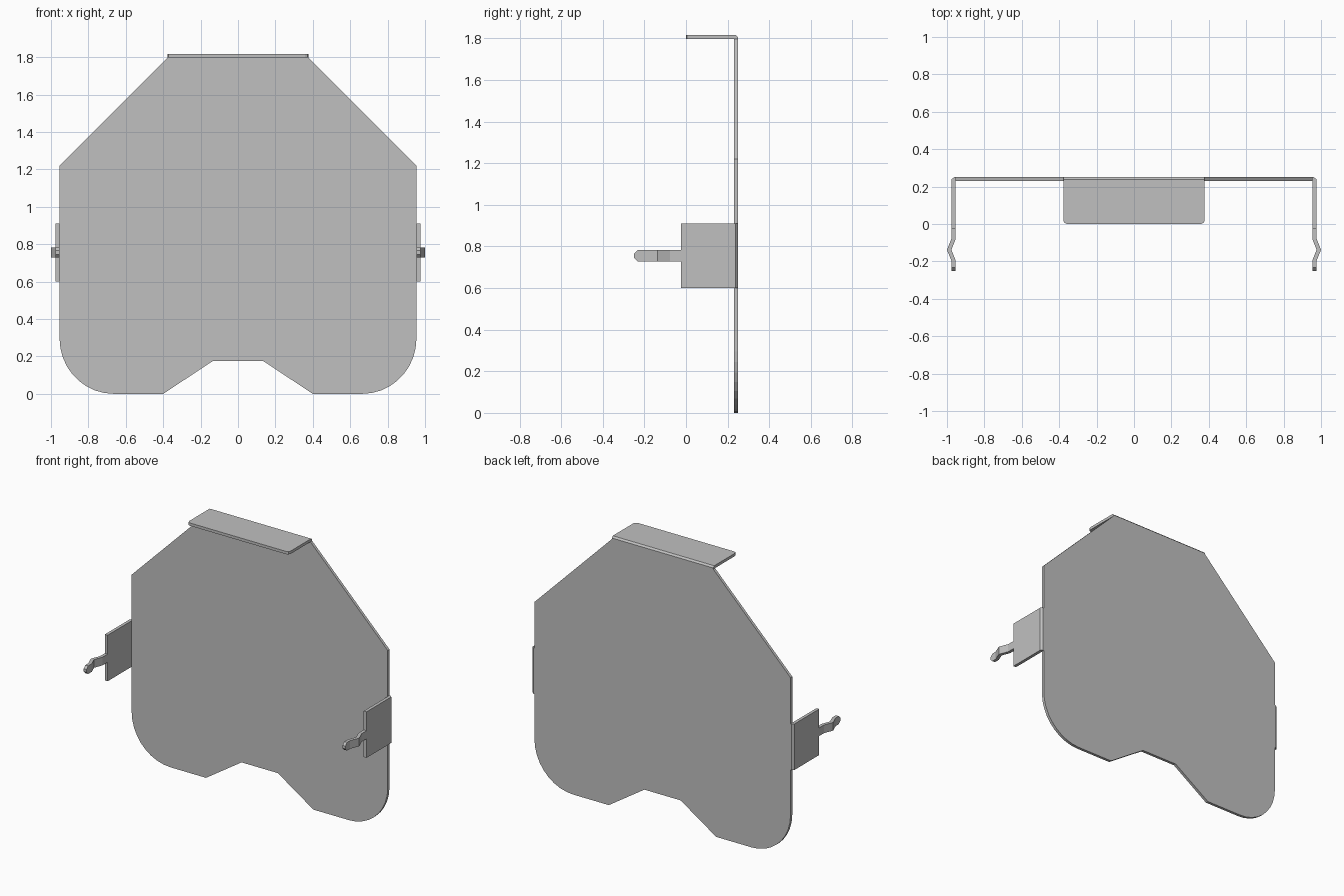
import bpy, bmesh, math

cube = bpy.data.objects.get("Cube")
if cube:
    bpy.data.objects.remove(cube, do_unlink=True)

steel = bpy.data.materials.new("plain grey steel")
steel.use_nodes = True
GREY = (0.527, 0.527, 0.527, 1)
steel.diffuse_color = GREY
steel.node_tree.nodes["Principled BSDF"].inputs["Base Color"].default_value = GREY


def finish(name, bm):
    bmesh.ops.recalc_face_normals(bm, faces=bm.faces)
    mesh = bpy.data.meshes.new(name)
    bm.to_mesh(mesh)
    bm.free()
    mesh.materials.append(steel)
    obj = bpy.data.objects.new(name, mesh)
    bpy.context.scene.collection.objects.link(obj)
    return obj


def strip(name, stations, place):
    """Bent sheet strip: each station is (inner point, outer point, low, high)."""
    bm = bmesh.new()
    rings = []
    for inner, outer, lo, hi in stations:
        corners = ((inner, lo), (inner, hi), (outer, hi), (outer, lo))
        rings.append([bm.verts.new(place(p, w)) for p, w in corners])
    for a, b in zip(rings, rings[1:]):
        for i in range(4):
            j = (i + 1) % 4
            bm.faces.new((a[i], a[j], b[j], b[i]))
    bm.faces.new(rings[0])
    bm.faces.new(rings[-1])
    return finish(name, bm)


FRONT, BACK = 0.231, 0.25   # sheet faces in y
EDGE, SIDE = 0.954, 0.975   # inner and outer faces of the side tabs in x

# Main plate: half outline, mirrored, with rounded lower corners
half = [(0.135, 0.175), (0.40, 0.0)]
for i in range(10):
    t = math.radians(-90 + 10 * i)
    half.append((0.664 + 0.29 * math.cos(t), 0.295 + 0.295 * math.sin(t)))
half += [(EDGE, 1.22), (0.378, 1.797)]
outline = half + [(-x, z) for x, z in reversed(half)]
bm = bmesh.new()
face = bm.faces.new([bm.verts.new((x, FRONT, z)) for x, z in outline])
ext = bmesh.ops.extrude_face_region(bm, geom=[face])
for v in ext["geom"]:
    if isinstance(v, bmesh.types.BMVert):
        v.co.y = BACK
finish("main_plate", bm)

# Top flange: bent forward from the plate, with clipped front corners
W, Z0, Z1 = 0.378, 1.797, 1.816
strip("top_flange", [
    ((FRONT, Z0), (BACK, Z0), -W, W),
    ((FRONT, Z0), (BACK, Z0 + 0.008), -W, W),
    ((FRONT, Z0), (BACK - 0.011, Z1), -W, W),
    ((FRONT - 0.002, Z0), (FRONT - 0.002, Z1), -W, W),
    ((0.02, Z0), (0.02, Z1), -W, W),
    ((0.006, Z0), (0.006, Z1), -W + 0.006, W - 0.006),
    ((0.0, Z0), (0.0, Z1), -W + 0.02, W - 0.02),
], lambda p, w: (w, p[0], p[1]))

# Side tabs: bent forward, each narrowing to a kinked spring arm
LO, HI = 0.60, 0.91
ALO, AHI = 0.728, 0.783
tab = [
    ((EDGE, FRONT), (EDGE, BACK), LO, HI),
    ((EDGE, FRONT), (EDGE + 0.009, BACK), LO, HI),
    ((EDGE, FRONT), (SIDE, BACK - 0.011), LO, HI),
    ((EDGE, FRONT - 0.002), (SIDE, FRONT - 0.002), LO, HI),
    ((EDGE, -0.025), (SIDE, -0.025), LO, HI),
    ((EDGE, -0.025), (SIDE, -0.025), ALO, AHI),
    ((EDGE, -0.081), (SIDE, -0.076), ALO, AHI),
    ((EDGE + 0.022, -0.138), (1.0, -0.138), ALO, AHI),
    ((EDGE, -0.194), (SIDE, -0.20), ALO, AHI),
    ((EDGE, -0.232), (SIDE, -0.232), ALO, AHI),
    ((EDGE, -0.25), (SIDE, -0.25), ALO + 0.018, AHI - 0.018),
]
for side, s in (("left", 1), ("right", -1)):
    strip(side + "_spring_tab", tab, lambda p, w: (s * p[0], p[1], w))
